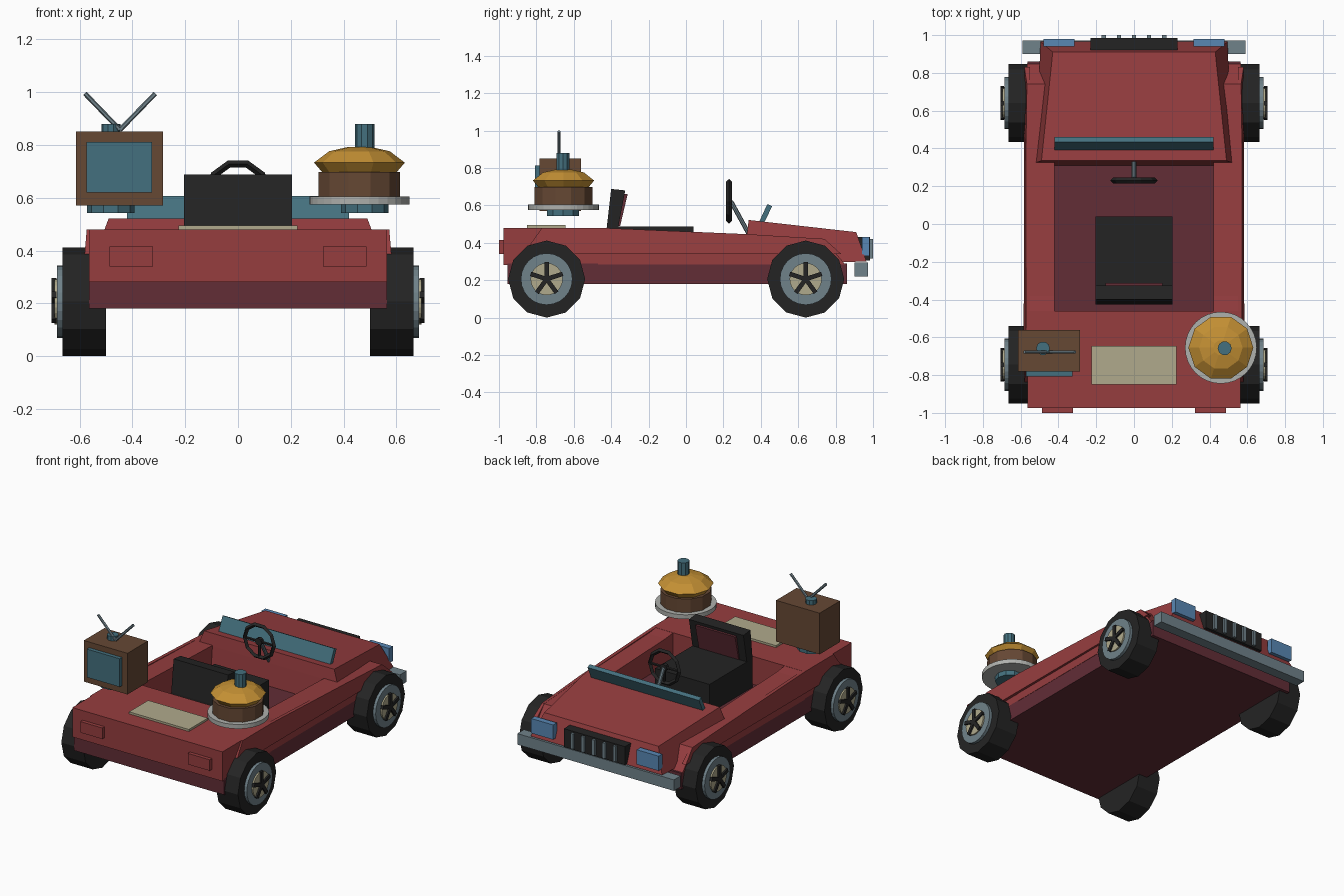
import bpy, bmesh, math
from mathutils import Matrix, Vector

if "Cube" in bpy.data.objects:
    bpy.data.objects.remove(bpy.data.objects["Cube"])

def mat(name, r, g, b):
    m = bpy.data.materials.new(name)
    lin = [((c / 255 + 0.055) / 1.055) ** 2.4 for c in (r, g, b)]
    m.diffuse_color = (*lin, 1)
    m.use_nodes = True
    m.node_tree.nodes["Principled BSDF"].inputs["Base Color"].default_value = m.diffuse_color
    return m

RED = mat("red", 150, 61, 63)
MAROON = mat("maroon", 98, 45, 54)
BLACK = mat("black", 36, 36, 36)
SLATE = mat("slate grey", 112, 130, 138)
TEAL = mat("teal", 68, 112, 126)
BLUE = mat("light blue", 88, 135, 180)
BEIGE = mat("beige", 176, 170, 140)
GOLD = mat("gold", 196, 144, 52)
BROWN = mat("brown", 102, 72, 52)
PALE = mat("pale grey", 175, 177, 173)

def finish(name, bm, m):
    bmesh.ops.recalc_face_normals(bm, faces=bm.faces)
    me = bpy.data.meshes.new(name)
    bm.to_mesh(me)
    bm.free()
    me.materials.append(m)
    ob = bpy.data.objects.new(name, me)
    bpy.context.collection.objects.link(ob)
    return ob

def loft(name, pts, m):
    """Side profile of (y, z, x0, x1) points, closed between x0 and x1."""
    bm = bmesh.new()
    a = [bm.verts.new((p[2], p[0], p[1])) for p in pts]
    b = [bm.verts.new((p[3], p[0], p[1])) for p in pts]
    bm.faces.new(a)
    bm.faces.new(b)
    for i in range(len(pts)):
        j = (i + 1) % len(pts)
        bm.faces.new((a[i], a[j], b[j], b[i]))
    return finish(name, bm, m)

def box(name, x0, x1, y0, y1, z0, z1, m):
    return loft(name, [(y0, z0, x0, x1), (y1, z0, x0, x1), (y1, z1, x0, x1), (y0, z1, x0, x1)], m)

def lathe(name, prof, n, centre, m, axis='Z', phase=0.0):
    """Revolve (radius, offset) points into a closed n-sided solid."""
    bm = bmesh.new()
    rings = []
    for r, h in prof:
        ring = []
        for i in range(n):
            t = 2 * math.pi * i / n + phase
            c, s = r * math.cos(t), r * math.sin(t)
            co = (c, s, h) if axis == 'Z' else (h, c, s)
            ring.append(bm.verts.new(Vector(co) + Vector(centre)))
        rings.append(ring)
    for a, b in zip(rings, rings[1:]):
        for i in range(n):
            bm.faces.new((a[i], a[(i + 1) % n], b[(i + 1) % n], b[i]))
    bm.faces.new(rings[0])
    bm.faces.new(rings[-1])
    return finish(name, bm, m)

def rod(name, p, q, r, n, m):
    p, q = Vector(p), Vector(q)
    d = q - p
    bm = bmesh.new()
    M = Matrix.Translation((p + q) / 2) @ d.to_track_quat('Z', 'Y').to_matrix().to_4x4()
    bmesh.ops.create_cone(bm, cap_ends=True, segments=n, radius1=r, radius2=r, depth=d.length, matrix=M)
    return finish(name, bm, m)

# Lower chassis and rear deck
box("chassis", -.565, .565, -.955, .86, .18, .29, MAROON)
box("rear_deck", -.565, .565, -.975, -.46, .28, .48, RED)

# Side rails and flared outer panels
for s, side in ((1, "right"), (-1, "left")):
    rail = [(-.47, .285), (-.47, .48), (-.38, .47), (.33, .445), (.74, .42), (.85, .285)]
    loft(side + "_rail", [(y, z, s * .42, s * .567) for y, z in rail], RED)
    flare = [(-.87, .34, .585), (-.77, .48, .573), (-.46, .48, .573), (.33, .446, .573),
             (.74, .421, .567), (.83, .34, .58)]
    loft(side + "_flare", [(y, z, s * .55, s * w) for y, z, w in flare], RED)

# Hood
hood = [(.31, .285, .52), (.325, .44, .52), (.335, .522, .49), (.91, .457, .43), (.965, .30, .495)]
loft("hood", [(y, z, -w, w) for y, z, w in hood], RED)

# Windscreen strip
loft("windscreen", [(y, z, -.42, .42) for y, z in ((.39, .51), (.415, .50), (.46, .595), (.435, .607))], TEAL)

# Grille with slats, headlights, bumper, tail lights
box("grille", -.23, .23, .92, .985, .305, .43, BLACK)
for i in range(5):
    x = (i - 2) * .08
    box("grille_slat", x - .011, x + .011, .98, 1.0, .315, .42, SLATE)
box("bumper", -.59, .59, .90, .972, .22, .295, SLATE)
for s in (1, -1):
    box("headlight", s * .315, s * .48, .94, .98, .33, .43, BLUE)
    box("tail_light", s * .322, s * .487, -1.0, -.96, .34, .415, RED)

# Panel on the deck
box("deck_panel", -.225, .225, -.85, -.645, .475, .494, BEIGE)

# Seat
box("seat_base", -.205, .205, -.42, .04, .285, .486, BLACK)
loft("seat_back", [(y, z, -.205, .205) for y, z in ((-.425, .47), (-.40, .688), (-.325, .68), (-.365, .47))], BLACK)
loft("seat_pad", [(y, z, -.15, .15) for y, z in ((-.375, .49), (-.34, .66), (-.312, .66), (-.352, .49))], MAROON)

# Steering wheel: ring, spokes, hub and column
bm = bmesh.new()
N, C = 10, Vector((0, .23, .622))
rings = []
for i in range(N):
    t = 2 * math.pi * i / N
    ring = []
    for r, y in ((.125, 0), (.111, .015), (.097, 0), (.111, -.015)):
        ring.append(bm.verts.new(C + Vector((r * math.cos(t), y, r * math.sin(t)))))
    rings.append(ring)
for i in range(N):
    a, b = rings[i], rings[(i + 1) % N]
    for k in range(4):
        bm.faces.new((a[k], a[(k + 1) % 4], b[(k + 1) % 4], b[k]))
finish("steering_wheel", bm, BLACK)
for ang in (0, 180, 270):
    t = math.radians(ang)
    rod("wheel_spoke", C, C + Vector((.108 * math.cos(t), 0, .108 * math.sin(t))), .009, 6, BLACK)
rod("wheel_hub", C + Vector((0, -.012, 0)), C + Vector((0, .014, 0)), .025, 8, BLACK)
rod("steering_column", C + Vector((0, .01, 0)), (0, .34, .44), .012, 8, SLATE)

# Wheels: tyre, rim, hub cap and five spokes
for y, end in ((.64, "front"), (-.745, "rear")):
    for s, side in ((1, "right"), (-1, "left")):
        name = end + "_" + side
        c = (0, y, .206)
        lathe(name + "_tyre", [(.206, s * .50), (.206, s * .665)], 12, c, BLACK, 'X')
        lathe(name + "_rim", [(.138, s * .66), (.138, s * .685)], 24, c, SLATE, 'X')
        lathe(name + "_hub", [(.086, s * .68), (.086, s * .695)], 24, c, BEIGE, 'X')
        for k in range(5):
            bm = bmesh.new()
            M = (Matrix.Translation((s * .697, y, .206))
                 @ Matrix.Rotation(math.radians(72 * k), 4, 'X')
                 @ Matrix.Translation((0, 0, .044)) @ Matrix.Diagonal((.018, .024, .092, 1)))
            bmesh.ops.create_cube(bm, size=1, matrix=M)
            finish(name + "_spoke", bm, BLACK)

# Television with screen, antenna and mounts
box("television", -.613, -.285, -.782, -.562, .57, .85, BROWN)
box("television_screen", -.573, -.325, -.808, -.775, .62, .812, TEAL)
lathe("television_mount", [(.09, .542), (.09, .572)], 10, (-.482, -.658, 0), TEAL)
lathe("antenna_base", [(.036, .84), (.036, .88)], 10, (-.482, -.658, 0), TEAL)
for x in (-.58, -.313):
    rod("antenna", (-.447, -.678, .857), (x, -.678, .995), .009, 6, SLATE)

# Burger on a plate with a post through it
B = (.46, -.655, 0)
lathe("burger_mount", [(.09, .542), (.09, .58)], 10, (.48, -.658, 0), TEAL)
lathe("plate", [(.19, .575), (.19, .605)], 32, B, PALE)
lathe("patty", [(.16, .604), (.16, .697)], 12, B, BROWN, 'Z', math.pi / 12)
lathe("bun", [(.135, .69), (.172, .733), (.115, .776), (.04, .793)], 10, B, GOLD)
lathe("burger_post", [(.037, .77), (.037, .88)], 10, (.48, -.658, 0), TEAL)
